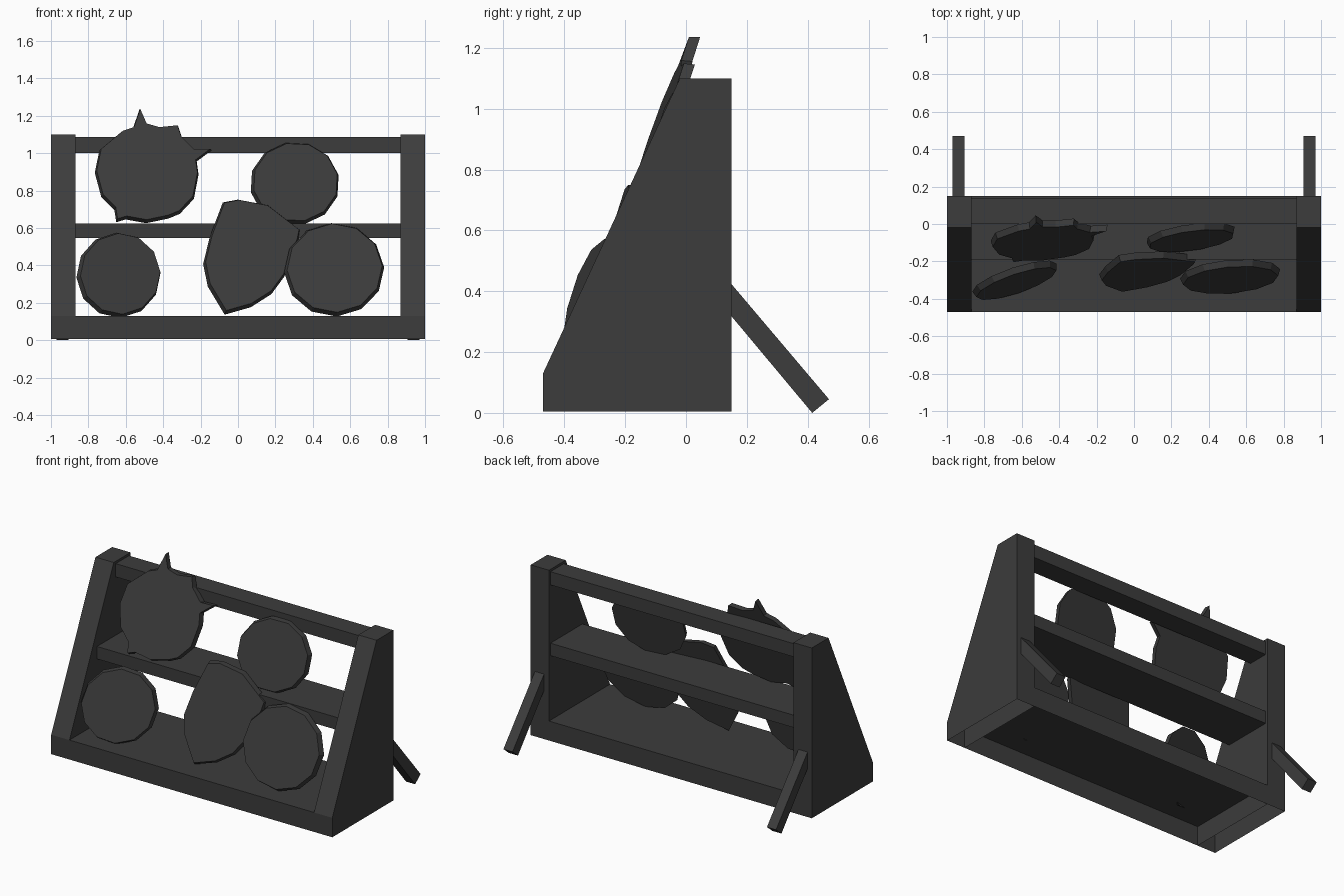
import bpy
import bmesh
from math import cos, sin, tau
from mathutils import Vector

cube = bpy.data.objects.get("Cube")
if cube:
    bpy.data.objects.remove(cube, do_unlink=True)

# Single dark grey finish
grey = bpy.data.materials.new("dark_grey")
grey.use_nodes = True
colour = (0.045, 0.045, 0.045, 1)
grey.diffuse_color = colour
shader = next(n for n in grey.node_tree.nodes if n.type == 'BSDF_PRINCIPLED')
shader.inputs["Base Color"].default_value = colour
shader.inputs["Roughness"].default_value = 0.8


def loft(name, start, end, keep=lambda normal: True):
    """Join two matching outlines into a solid, dropping faces that fail keep."""
    bm = bmesh.new()
    a = [bm.verts.new(p) for p in start]
    b = [bm.verts.new(p) for p in end]
    bm.faces.new(a)
    bm.faces.new(b[::-1])
    count = len(a)
    for i in range(count):
        j = (i + 1) % count
        bm.faces.new((a[j], a[i], b[i], b[j]))
    bmesh.ops.recalc_face_normals(bm, faces=bm.faces)
    bm.normal_update()
    unwanted = [f for f in bm.faces if not keep(f.normal)]
    bmesh.ops.delete(bm, geom=unwanted, context='FACES')
    mesh = bpy.data.meshes.new(name)
    bm.to_mesh(mesh)
    bm.free()
    mesh.materials.append(grey)
    obj = bpy.data.objects.new(name, mesh)
    bpy.context.collection.objects.link(obj)
    return obj


def extrude_x(name, profile, x0, x1, keep=lambda normal: True):
    """Extrude a (y, z) profile along x."""
    return loft(name, [(x0, y, z) for y, z in profile],
                [(x1, y, z) for y, z in profile], keep)


def box_profile(y0, y1, z0, z1):
    return [(y0, z0), (y1, z0), (y1, z1), (y0, z1)]


# Frame: hollow base tray and sloped end panels, all open underneath
INNER, OUTER, FRONT, BACK, FLOOR = 0.87, 1.0, -0.47, 0.15, 0.005
extrude_x("base_tray", box_profile(FRONT, BACK, FLOOR, 0.13), -INNER, INNER,
          lambda n: n.z > -0.5 and abs(n.x) < 0.5)
panel = [(FRONT, FLOOR), (FRONT, 0.13), (-0.02, 1.1), (BACK, 1.1), (BACK, FLOOR)]
leg = [(0.11, 0.47), (0.11, 0.365), (0.415, 0), (0.47, 0.045)]
for side, s in (("left", 1), ("right", -1)):
    extrude_x(side + "_end_panel", panel, s * INNER, s * OUTER, lambda n: n.z > -0.5)
    extrude_x(side + "_rear_leg", leg, s * 0.905, s * 0.97)

# Cross pieces
extrude_x("middle_shelf", box_profile(-0.19, 0.135, 0.545, 0.625), -INNER, INNER)
extrude_x("top_rail", box_profile(0, 0.135, 1.0, 1.085), -INNER, INNER)


def shield(name, outline, centre, yaw, lean, inset=0.95, thickness=0.035):
    """Bevelled plate: outline seen from the front, laid on a tilted plane."""
    c = Vector(centre)
    normal = Vector((yaw, -1, lean)).normalized()
    back, face = [], []
    for x, z in outline:
        dx, dz = x - c.x, z - c.z
        d = Vector((dx, yaw * dx + lean * dz, dz))
        back.append(c + d - normal * thickness * 0.4)
        face.append(c + d * inset + normal * thickness * 0.6)
    return loft(name, back, face)


def round_shield(name, centre, rx, rz, yaw, lean, phase):
    sides = 12
    angles = [tau * (i + phase) / sides for i in range(sides)]
    outline = [(centre[0] + rx * cos(a), centre[2] + rz * sin(a)) for a in angles]
    return shield(name, outline, centre, yaw, lean)


# Round shields
round_shield("lower_right_round_shield", (-0.635, -0.3, 0.35), 0.225, 0.228, 0.32, 0.25, 0.1)
round_shield("lower_left_round_shield", (0.515, -0.28, 0.38), 0.268, 0.25, 0.08, 0.3, 0.1)
round_shield("upper_left_round_shield", (0.305, -0.07, 0.84), 0.24, 0.222, 0.13, 0.25, 0.4)

# Pointed shield
pointed = [(-0.08, 0.74), (0, 0.755), (0.16, 0.725), (0.335, 0.59), (0.325, 0.54),
           (0.25, 0.345), (0.18, 0.25), (0.07, 0.18), (-0.07, 0.14), (-0.16, 0.29),
           (-0.185, 0.41), (-0.15, 0.555)]
shield("pointed_shield", pointed, (0.07, -0.24, 0.47), 0.1, 0.28, 0.96)

# Spiked shield
spiked = [(-0.525, 1.24), (-0.49, 1.16), (-0.42, 1.14), (-0.32, 1.15), (-0.3, 1.09),
          (-0.23, 1.02), (-0.14, 1.02), (-0.22, 0.96), (-0.21, 0.89), (-0.235, 0.76),
          (-0.31, 0.68), (-0.37, 0.655), (-0.49, 0.63), (-0.6, 0.65), (-0.65, 0.635),
          (-0.66, 0.7), (-0.73, 0.77), (-0.765, 0.9), (-0.74, 1.02), (-0.62, 1.12),
          (-0.56, 1.14)]
shield("spiked_shield", spiked, (-0.485, -0.09, 0.88), 0.07, 0.35, 0.97)
